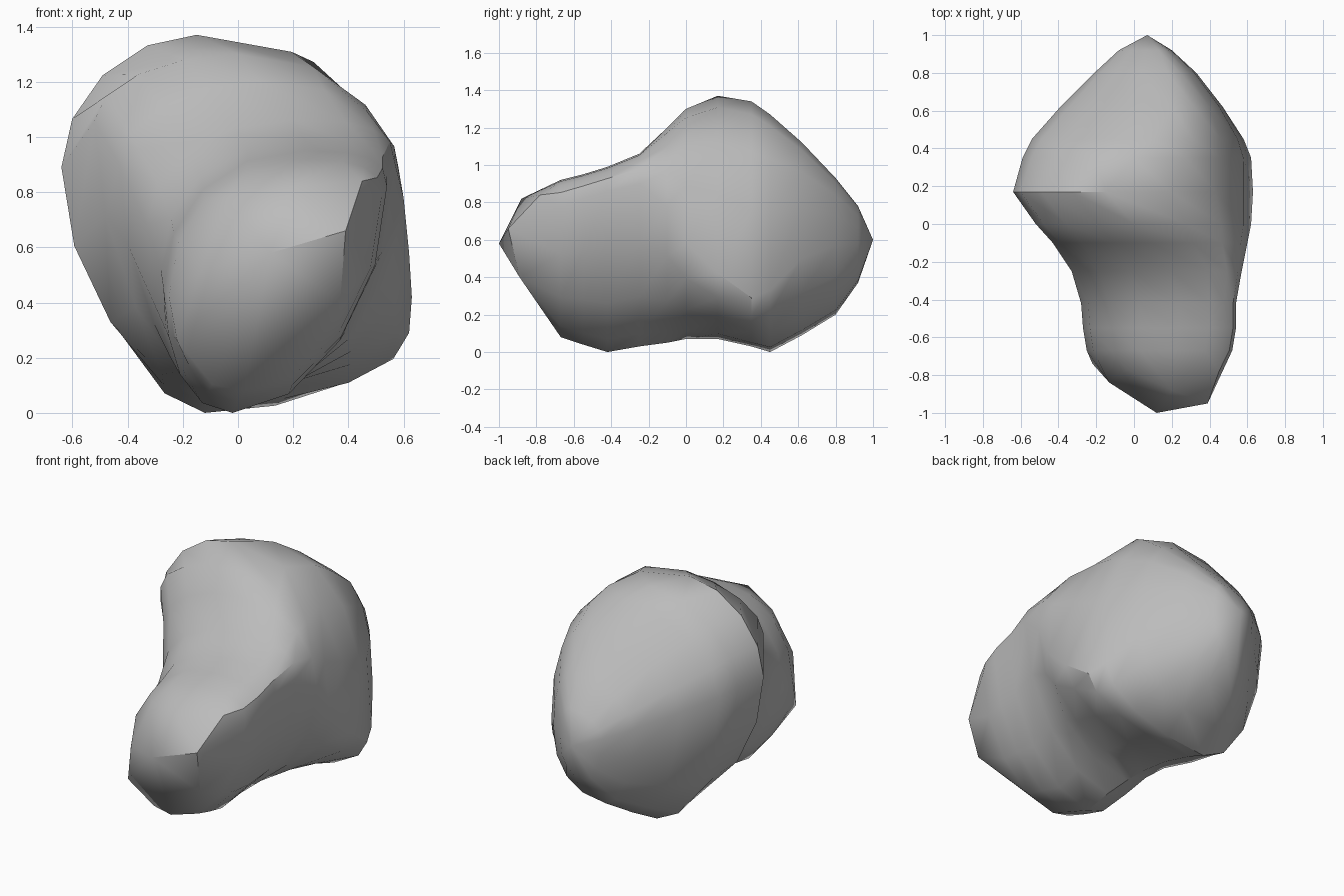
import bpy
import bmesh
from math import sin, cos, pi, radians

old = bpy.data.objects.get("Cube")
if old:
    bpy.data.objects.remove(old, do_unlink=True)

# Single stone grey
grey = bpy.data.materials.new("stone grey")
grey.use_nodes = True
tone = (0.5, 0.5, 0.5, 1)
grey.diffuse_color = tone
shader = grey.node_tree.nodes["Principled BSDF"]
shader.inputs["Base Color"].default_value = tone
shader.inputs["Roughness"].default_value = 0.9

# Cross-sections from front to back:
# y, then (x, z) of the leftmost, rightmost, top and bottom points
SECTIONS = [
    (-.67, (-.25, .42), (.52, .78), (.22, .92), (.02, .08)),
    (-.55, (-.27, .45), (.54, .82), (.24, .95), (0, .04)),
    (-.42, (-.28, .52), (.54, .86), (.24, .99), (-.02, 0)),
    (-.25, (-.33, .68), (.57, .9), (.2, 1.06), (-.02, .03)),
    (-.1, (-.43, .9), (.6, .78), (.08, 1.2), (-.03, .05)),
    (0, (-.52, 1.06), (.62, .58), (0, 1.3), (-.05, .07)),
    (.17, (-.64, .89), (.63, .42), (-.15, 1.37), (-.08, .07)),
    (.35, (-.59, .88), (.62, .29), (0, 1.34), (-.1, .03)),
    (.45, (-.54, .85), (.58, .33), (.1, 1.27), (-.12, 0)),
    (.62, (-.39, .78), (.47, .5), (.2, 1.12), (-.08, .09)),
    (.8, (-.21, .7), (.33, .57), (.18, .93), (-.02, .2)),
    (.92, (-.08, .65), (.2, .58), (.13, .78), (.03, .37)),
]
# Corners of the chipped front end, and the rear tip
FRONT_CORNERS = [
    (.12, -1, .58), (.39, -.95, .66), (.37, -.89, .4), (.45, -.78, .84),
    (.2, -.88, .82), (-.13, -.84, .52), (-.22, -.74, .26), (-.04, -.77, .78),
]
BACK_TIP = (.07, 1, .6)
STEPS = 4  # segments in each quarter of a ring


def quarter(side, pole, power, from_side):
    """Points of a superellipse quarter between a side point and a pole."""
    points = []
    for i in range(STEPS):
        a = pi / 2 * i / STEPS
        if not from_side:
            a = pi / 2 - a
        c, s = max(cos(a), 0) ** power, max(sin(a), 0) ** power
        points.append((pole[0] + (side[0] - pole[0]) * c,
                       side[1] + (pole[1] - side[1]) * s))
    return points


def ring_points(y, left, right, top, bottom):
    """Closed outline, boxier on the front lobe and undercut at the waist."""
    front_lobe = y < -0.2
    high_right = 0.68 if front_lobe else 0.85
    high_left = 0.95 if front_lobe else 1.05
    low_left = 0.9 if front_lobe else 1.1
    low_right = 1.05 if y < 0.5 else 0.85
    outline = (quarter(right, top, high_right, True)
               + quarter(left, top, high_left, False)
               + quarter(left, bottom, low_left, True)
               + quarter(right, bottom, low_right, False))
    return [(x, y, z) for x, z in outline]


# Loft the sections and close the rear with a fan
bm = bmesh.new()
rings = [[bm.verts.new(p) for p in ring_points(*s)] for s in SECTIONS]
count = 4 * STEPS

# Faceted front end: hull of the corners and the first ring, left open behind
corners = [bm.verts.new(p) for p in FRONT_CORNERS]
bmesh.ops.convex_hull(bm, input=corners + rings[0])
first = set(rings[0])
inner = [f for f in bm.faces if all(v in first for v in f.verts)]
bmesh.ops.delete(bm, geom=inner, context="FACES_ONLY")
loose = [e for e in bm.edges if not e.link_faces]
bmesh.ops.delete(bm, geom=loose, context="EDGES")

for near, far in zip(rings, rings[1:]):
    for i in range(count):
        j = (i + 1) % count
        bm.faces.new((near[i], near[j], far[j], far[i]))
tip = bm.verts.new(BACK_TIP)
for i in range(count):
    bm.faces.new((tip, rings[-1][i], rings[-1][(i + 1) % count]))
bmesh.ops.recalc_face_normals(bm, faces=bm.faces[:])

mesh = bpy.data.meshes.new("boulder")
bm.to_mesh(mesh)
bm.free()
mesh.materials.append(grey)
boulder = bpy.data.objects.new("boulder", mesh)
bpy.context.collection.objects.link(boulder)

# Smooth body that keeps the hard breaks
bpy.ops.object.select_all(action="DESELECT")
boulder.select_set(True)
bpy.context.view_layer.objects.active = boulder
bpy.ops.object.shade_smooth_by_angle(angle=radians(35))
